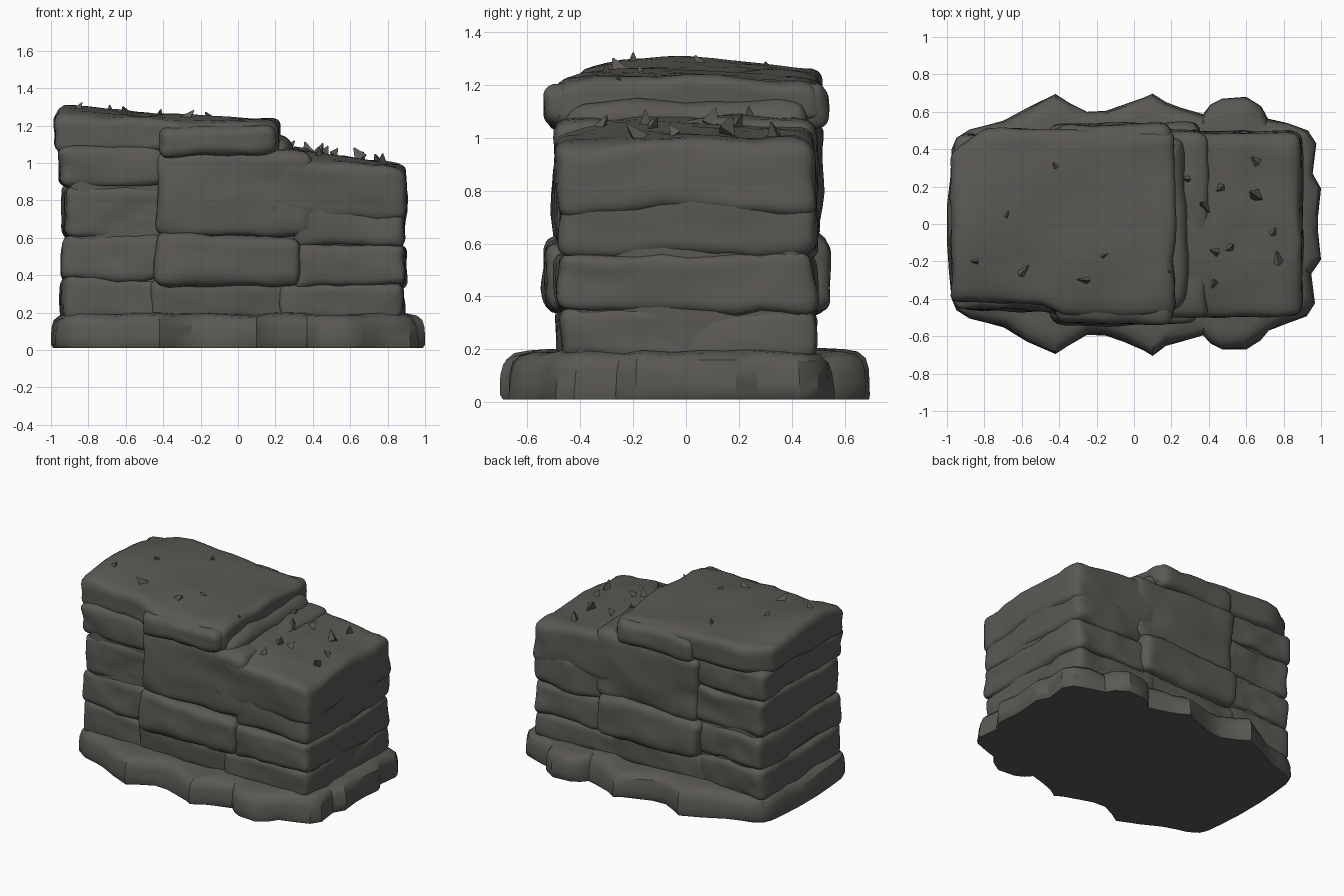
import bpy, bmesh, math, random
from mathutils import Vector, noise, Matrix

if "Cube" in bpy.data.objects:
    bpy.data.objects.remove(bpy.data.objects["Cube"])

random.seed(11)
stone_mat = bpy.data.materials.new("dark grey stone")
stone_mat.diffuse_color = (0.105, 0.099, 0.089, 1)
stone_mat.use_nodes = True
stone_mat.node_tree.nodes["Principled BSDF"].inputs["Base Color"].default_value = stone_mat.diffuse_color


def finish(bm, name, angle=40):
    bmesh.ops.recalc_face_normals(bm, faces=bm.faces)
    me = bpy.data.meshes.new(name)
    bm.to_mesh(me)
    bm.free()
    ob = bpy.data.objects.new(name, me)
    bpy.context.collection.objects.link(ob)
    me.materials.append(stone_mat)
    bpy.ops.object.select_all(action='DESELECT')
    ob.select_set(True)
    bpy.context.view_layer.objects.active = ob
    bpy.ops.object.shade_smooth_by_angle(angle=math.radians(angle))
    return ob


def stone(name, x0, x1, y0, y1, z0, z1, slope=0.0, r=0.05, rough=0.034, crown=0.0, cap=False):
    """Rounded, worn block; slope tilts its top along x, crown arches it along y."""
    bm = bmesh.new()
    bmesh.ops.create_cube(bm, size=2)
    bmesh.ops.subdivide_edges(bm, edges=bm.edges[:], cuts=15, use_grid_fill=True)
    mid = Vector(((x0 + x1) / 2, (y0 + y1) / 2, (z0 + z1) / 2))
    half = Vector(((x1 - x0) / 2, (y1 - y0) / 2, (z1 - z0) / 2))
    seed = Vector([random.uniform(-50, 50) for _ in range(3)])
    for v in bm.verts:
        # crowd the grid towards the edges, then round them
        p = Vector([math.sin(c * math.pi / 2) * h for c, h in zip(v.co, half)])
        q = Vector([max(-(h - r), min(h - r, c)) for c, h in zip(p, half)])
        d = p - q
        if d.length > 1e-6:
            p = q + d.normalized() * r
        up = (p.z / half.z + 1) / 2
        p.z += (slope * p.x - crown * (p.y / half.y) ** 2) * up
        w = p + mid
        n = noise.noise_vector(w * 3.2 + seed) * rough
        n += noise.noise_vector(w * 9 + seed) * rough * 0.5
        w += Vector((n.x * 0.7, n.y * 0.7, n.z * 0.8))
        if cap:
            # worn back left corner, front left part set back
            if w.y > 0:
                w.y *= 1 - max(0, -0.78 - w.x) * 1.2
            else:
                w.y *= 1 - 0.16 * max(0, min(1, (-0.36 - w.x) / 0.15))
        v.co = w
    return finish(bm, name)


# Footing: irregular outline (x, half depth), mirrored front to back
half_outline = [(-1, .1), (-.99, .25), (-.975, .4), (-.95, .46), (-.88, .505), (-.8, .525), (-.7, .56),
                (-.57, .63), (-.42, .695), (-.35, .65), (-.25, .6), (-.15, .605), (-.05, .64),
                (.05, .675), (.1, .705), (.17, .66), (.25, .63), (.37, .595), (.41, .64), (.47, .67),
                (.6, .68), (.68, .63), (.72, .57), (.82, .54), (.93, .5), (.975, .43), (.955, .27),
                (1, .19), (.985, .05)]
outline = [(x, -y) for x, y in half_outline] + [(x, y) for x, y in reversed(half_outline)]
notches = [random.random() < .35 for _ in outline]
bm = bmesh.new()
rings = []
for z, inset, notch in [(.01, .012, 0), (.03, 0, .008), (.07, 0, .014), (.12, .003, .016),
                        (.16, .014, .02), (.185, .045, .02), (.195, .1, 0), (.2, .25, 0)]:
    ring = []
    for i, (x, y) in enumerate(outline):
        k = inset + (notch if notches[i] else 0)
        p = Vector((x, y))
        p -= Vector((math.copysign(k, x) * abs(x) ** 3,
                     math.copysign(min(k, abs(y)), y) * min(1, abs(y) * 1.6)))
        dz = noise.noise(Vector((x * 5, y * 5, 3))) * 0.03 if z > .1 else 0
        ring.append(bm.verts.new((p.x, p.y, z + dz)))
    rings.append(ring)
count = len(outline)
for a, b in zip(rings, rings[1:]):
    for i in range(count):
        j = (i + 1) % count
        bm.faces.new((a[i], a[j], b[j], b[i]))
bm.faces.new(rings[0])
bm.faces.new(rings[-1])
finish(bm, "footing", 35)

# Solid core fills the joints so they stay shallow
stone("core_low", -.905, .875, -.44, .455, .1, .97, rough=.012)
stone("core_high", -.90, .17, -.415, .45, .5, 1.17, rough=.012)

# Left column, slightly set back at the front
stone("left_course_1", -.935, -.40, -.455, .47, .15, .39)
stone("left_course_2", -.935, -.38, -.46, .475, .37, .62)
stone("left_course_3", -.935, -.38, -.45, .475, .60, .88)
stone("left_course_4", -.955, -.38, -.45, .48, .86, 1.09)

# Middle blocks, one bulging out on both faces
stone("middle_course_1", -.48, .32, -.475, .48, .15, .38)
stone("middle_bulge", -.45, .34, -.54, .545, .34, .62, r=.06)
stone("middle_block", -.44, .40, -.495, .505, .60, 1.07, r=.06)

# Right blocks stepping down
stone("right_course_1", .22, .885, -.48, .485, .15, .36)
stone("right_course_2", .28, .895, -.49, .495, .33, .57)
stone("right_course_3", .30, .89, -.475, .485, .55, .80)
stone("right_cap", .12, .89, -.485, .495, .70, 1.055, -.12, r=.06, crown=.035)

# Long upper cap and the slumped edge below it
stone("upper_cap", -.98, .22, -.50, .51, 1.05, 1.265, -.055, r=.06, crown=.03, cap=True)
stone("cap_back_bulge", -.42, .20, -.30, .54, 1.03, 1.21, r=.06)
stone("cap_front_bulge", -.42, .20, -.53, .30, 1.03, 1.20, r=.06)
stone("cap_slump", -.1, .28, -.46, .47, .95, 1.15, r=.09)

# Small stone shards on the broken tops
bm = bmesh.new()
spots = [(-.85, -.2, 1.29), (-.68, .05, 1.28), (-.6, -.26, 1.27), (-.42, .31, 1.26),
         (-.26, -.3, 1.25), (-.16, -.17, 1.25), (.18, -.25, 1.21), (.29, .24, 1.1),
         (.37, .1, 1.08), (.44, -.15, 1.07), (.43, -.31, 1.06), (.47, .2, 1.07),
         (.52, -.12, 1.06), (.64, .16, 1.05), (.66, .33, 1.03), (.74, -.05, 1.03), (.77, -.2, 1.02)]
for x, y, z in spots:
    s = random.uniform(.025, .042)
    m = (Matrix.Translation((x, y, z)) @ Matrix.Rotation(random.uniform(0, 6.28), 4, 'Z')
         @ Matrix.Rotation(random.uniform(.4, .8), 4, 'X'))
    bmesh.ops.create_cone(bm, cap_ends=True, segments=3, radius1=s, radius2=s * .1,
                          depth=s * 1.9, matrix=m)
finish(bm, "shards", 20)
